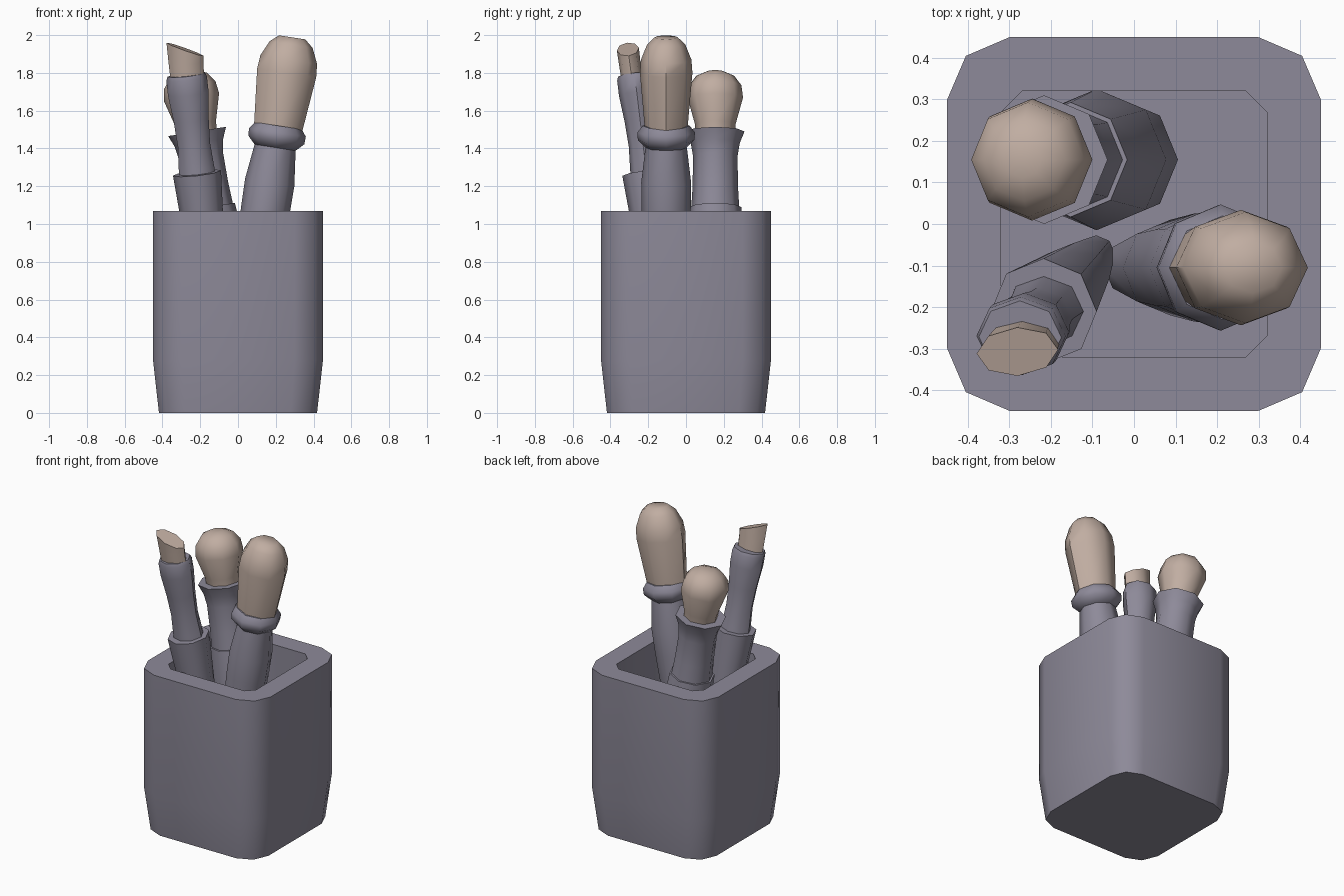
import bpy, bmesh, math
from mathutils import Vector

if "Cube" in bpy.data.objects:
    bpy.data.objects.remove(bpy.data.objects["Cube"])


def material(name, rgb):
    m = bpy.data.materials.new(name)
    m.use_nodes = True
    m.diffuse_color = (*rgb, 1)
    m.node_tree.nodes["Principled BSDF"].inputs["Base Color"].default_value = (*rgb, 1)
    return m


GREY = material("violet grey", (0.27, 0.255, 0.32))
TAN = material("bristle tan", (0.53, 0.42, 0.36))


def skin(name, rings, mat):
    """Bridge equal-length point loops, cap both ends and shade smooth."""
    bm = bmesh.new()
    loops = [[bm.verts.new(p) for p in ring] for ring in rings]
    n = len(loops[0])
    for a, b in zip(loops, loops[1:]):
        for i in range(n):
            j = (i + 1) % n
            bm.faces.new((a[i], a[j], b[j], b[i]))
    bm.faces.new(loops[0][::-1])
    bm.faces.new(loops[-1])
    bmesh.ops.recalc_face_normals(bm, faces=bm.faces[:])
    mesh = bpy.data.meshes.new(name)
    bm.to_mesh(mesh)
    bm.free()
    mesh.materials.append(mat)
    ob = bpy.data.objects.new(name, mesh)
    bpy.context.collection.objects.link(ob)
    bpy.ops.object.select_all(action='DESELECT')
    ob.select_set(True)
    bpy.context.view_layer.objects.active = ob
    bpy.ops.object.shade_smooth_by_angle(angle=math.radians(50))
    return ob


def rounded_square(corner, z, scale=1):
    """Repeat the points of one corner around the four sides."""
    pts = []
    for k in range(4):
        c, s = round(math.cos(k * math.pi / 2)), round(math.sin(k * math.pi / 2))
        pts += [Vector(((x * c - y * s) * scale, (x * s + y * c) * scale, z)) for x, y in corner]
    return pts


def turned(name, base, lean, profile, mat, flat=1, cut=0):
    """Eight-sided turned part; profile holds (height, radius) along a leaning axis."""
    axis = Vector((lean[0], lean[1], 1))
    turn = Vector((0, 0, 1)).rotation_difference(axis)
    rings = []
    for k, (z, r) in enumerate(profile):
        slope = cut if k == len(profile) - 1 else 0
        ring = []
        for i in range(8):
            a = i * math.pi / 4
            x, y = r * math.cos(a), r * flat * math.sin(a)
            ring.append(Vector(base) + axis * (z - base[2]) + turn @ Vector((x, y, slope * x)))
        rings.append(ring)
    return skin(name, rings, mat)


# Pot: tapered foot, straight walls, thick rim and a hollow
outer = [(0.45, 0.30), (0.405, 0.405), (0.30, 0.45)]
inner = [(0.32, 0.27), (0.295, 0.295), (0.27, 0.32)]
skin("pot", [rounded_square(outer, 0, 0.93), rounded_square(outer, 0.28),
             rounded_square(outer, 1.07), rounded_square(inner, 1.07),
             rounded_square(inner, 0.1)], GREY)

# Round brush at the back
base, lean = (-0.215, 0.155, 1.48), (-0.16, 0)
turned("round_brush_handle", base, lean,
       [(0.12, 0.1), (0.4, 0.15), (0.7, 0.17), (1.09, 0.138)], GREY)
turned("round_brush_ferrule", base, lean,
       [(1.07, 0.128), (1.2, 0.12), (1.36, 0.118), (1.43, 0.13), (1.49, 0.155)], GREY)
turned("round_brush_bristles", base, lean,
       [(1.44, 0.1), (1.53, 0.108), (1.67, 0.147), (1.735, 0.138), (1.785, 0.1), (1.808, 0.045)], TAN)

# Tall brush on the left
base, lean = (0.205, -0.105, 1.46), (0.155, 0)
turned("tall_brush_handle", base, lean,
       [(0.12, 0.07), (0.7, 0.115), (1.07, 0.13), (1.22, 0.132), (1.42, 0.108)], GREY)
turned("tall_brush_collar", base, lean,
       [(1.4, 0.105), (1.445, 0.15), (1.485, 0.152), (1.52, 0.125)], GREY)
turned("tall_brush_bristles", base, lean,
       [(1.49, 0.128), (1.52, 0.13), (1.8, 0.158), (1.87, 0.152), (1.95, 0.115), (1.988, 0.07)],
       TAN, flat=0.88)

# Slanted flat brush at the front
base, lean = (-0.217, -0.21, 1.27), (-0.11, -0.12)
turned("flat_brush_sleeve", base, lean,
       [(0.12, 0.045), (0.6, 0.085), (1.07, 0.115), (1.27, 0.128)], GREY)
turned("flat_brush_ferrule", base, lean,
       [(1.2, 0.1), (1.3, 0.094), (1.42, 0.086), (1.55, 0.093), (1.69, 0.108), (1.77, 0.108),
        (1.79, 0.1)], GREY, flat=0.88)
turned("flat_brush_bristles", (-0.27, -0.29, 1.79), (-0.08, -0.13),
       [(1.74, 0.088), (1.85, 0.092), (1.925, 0.095)], TAN, flat=0.62, cut=-0.45)
